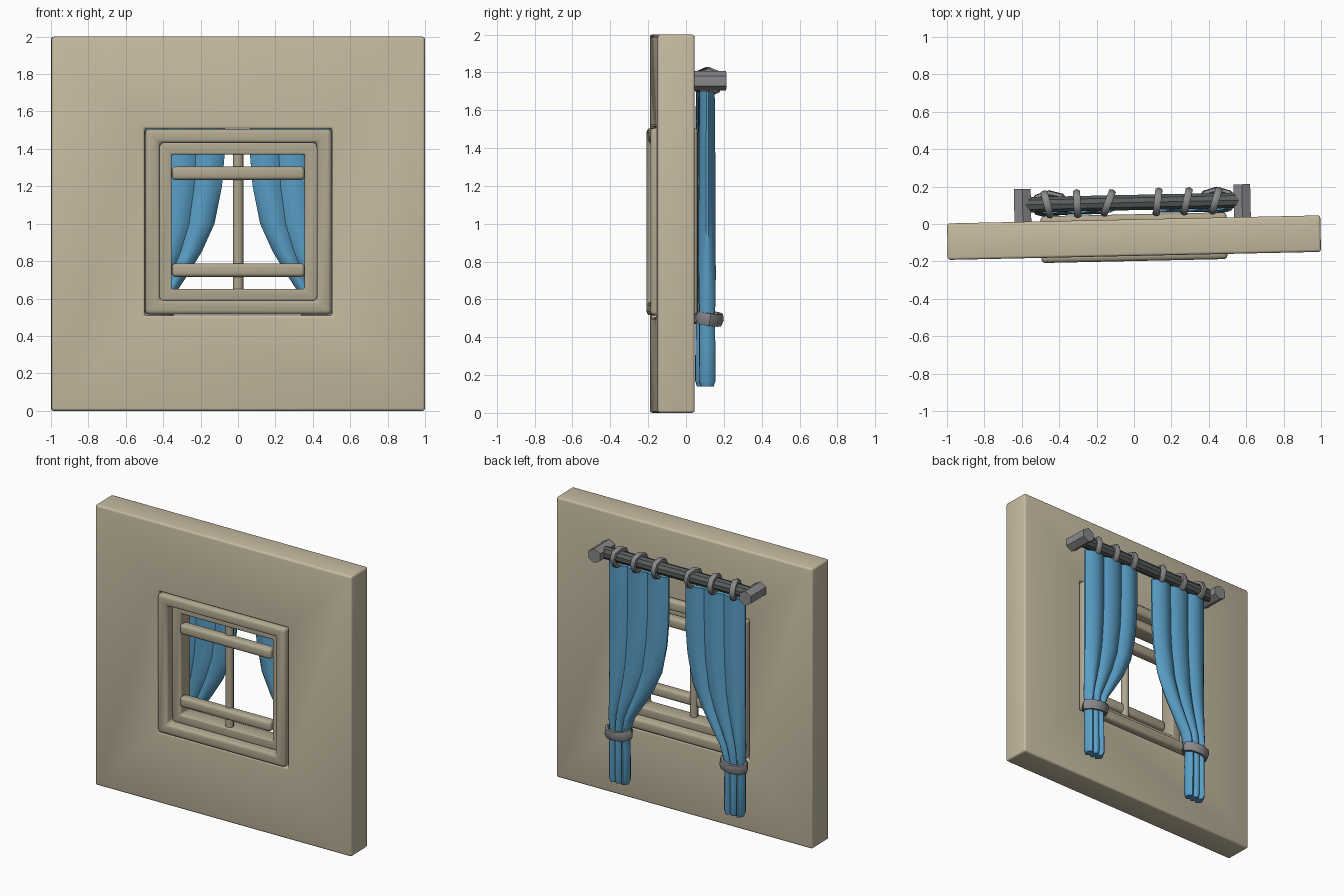
import bpy, bmesh, math
from mathutils import Matrix, Vector

if "Cube" in bpy.data.objects:
    bpy.data.objects.remove(bpy.data.objects["Cube"])

# The whole model is turned slightly about z and set back a little
PLACE = Matrix.Translation((0, -0.073, 0)) @ Matrix.Rotation(math.radians(1.23), 4, 'Z')


def material(name, rgb):
    m = bpy.data.materials.new(name)
    m.diffuse_color = (*rgb, 1)
    m.use_nodes = True
    m.node_tree.nodes["Principled BSDF"].inputs["Base Color"].default_value = m.diffuse_color
    return m


PLASTER = material("plaster", (0.57, 0.50, 0.36))
WOOD = material("painted_wood", (0.44, 0.39, 0.28))
CLOTH = material("blue_cloth", (0.10, 0.34, 0.56))
IRON = material("dark_iron", (0.10, 0.11, 0.11))
METAL = material("grey_metal", (0.25, 0.25, 0.26))


def finish(name, bm, mat, bevel=0, segs=3, angle=35):
    bmesh.ops.recalc_face_normals(bm, faces=bm.faces)
    if bevel:
        edges = [e for e in bm.edges if e.calc_face_angle(0) > 0.6]
        bmesh.ops.bevel(bm, geom=edges, offset=bevel, segments=segs, profile=0.5,
                        affect='EDGES', clamp_overlap=True)
    bm.transform(PLACE)
    me = bpy.data.meshes.new(name)
    bm.to_mesh(me)
    bm.free()
    me.materials.append(mat)
    ob = bpy.data.objects.new(name, me)
    bpy.context.collection.objects.link(ob)
    bpy.ops.object.select_all(action='DESELECT')
    ob.select_set(True)
    bpy.context.view_layer.objects.active = ob
    bpy.ops.object.shade_smooth_by_angle(angle=math.radians(angle))


def loft(bm, rings, closed=False, caps=True):
    rows = [[bm.verts.new(p) for p in r] for r in rings]
    pairs = list(zip(rows, rows[1:])) + ([(rows[-1], rows[0])] if closed else [])
    for a, b in pairs:
        for i in range(len(a)):
            j = (i + 1) % len(a)
            bm.faces.new((a[i], a[j], b[j], b[i]))
    if caps and not closed:
        bm.faces.new(rows[0])
        bm.faces.new(rows[-1])


def frame(name, outer, inner, depth, mat, bevel):
    """Rectangular frame; rectangles are (half width, bottom, top)."""
    def rect(r, y):
        w, z0, z1 = r
        return [(-w, y, z0), (w, y, z0), (w, y, z1), (-w, y, z1)]
    bm = bmesh.new()
    y0, y1 = depth
    loft(bm, [rect(outer, y0), rect(outer, y1), rect(inner, y1), rect(inner, y0)], closed=True)
    finish(name, bm, mat, bevel)


def box(name, centre, size, mat, bevel):
    bm = bmesh.new()
    bmesh.ops.create_cube(bm, size=1, matrix=Matrix.Translation(centre) @ Matrix.Diagonal((*size, 1)))
    finish(name, bm, mat, bevel)


def rod(name, a, b, r, sides, mat, bevel=0, angle=35):
    a, b = Vector(a), Vector(b)
    bm = bmesh.new()
    rot = (b - a).to_track_quat('Z', 'Y').to_matrix().to_4x4()
    bmesh.ops.create_cone(bm, cap_ends=True, segments=sides, radius1=r, radius2=r,
                          depth=(b - a).length, matrix=Matrix.Translation((a + b) / 2) @ rot)
    finish(name, bm, mat, 0, angle=angle)


def torus(name, mtx, rx, ry, tube_r, tube_h, sides, mat):
    """Chunky ring around local z."""
    bm = bmesh.new()
    rings = []
    for i in range(sides):
        t = 2 * math.pi * i / sides
        ring = []
        for k in range(6):
            p = 2 * math.pi * k / 6
            o = tube_r * math.cos(p)
            ring.append(mtx @ Vector(((rx + o) * math.cos(t), (ry + o) * math.sin(t), tube_h * math.sin(p))))
        rings.append(ring)
    loft(bm, rings, closed=True)
    finish(name, bm, mat, angle=50)


# Wall with opening, window frame and recessed sash
frame("wall", (0.998, 0, 2), (0.501, 0.508, 1.508), (-0.0975, 0.0975), PLASTER, 0.014)
frame("window_frame", (0.498, 0.515, 1.506), (0.42, 0.59, 1.432), (-0.125, 0.125), WOOD, 0.022)
frame("window_sash", (0.424, 0.586, 1.436), (0.356, 0.65, 1.37), (-0.06, 0.06), WOOD, 0.012)

# Glazing bars
for label, z in (("upper", 1.27), ("lower", 0.752)):
    box(label + "_glazing_bar", (0, -0.045, z), (0.71, 0.07, 0.072), WOOD, 0.02)
rod("vertical_glazing_bar", (0, -0.02, 0.645), (0, -0.02, 1.375), 0.028, 8, WOOD, angle=50)

# Curtain rod and its brackets
RY, RZ = 0.188, 1.755
rod("curtain_rod", (-0.59, RY, RZ), (0.58, RY, RZ), 0.043, 10, IRON)
for side, x in (("left", -0.592), ("right", 0.582)):
    rod(side + "_bracket", (x, 0.09, RZ), (x, 0.273, RZ), 0.052, 6, METAL)

# Rings along the rod, each leaning a little
for i, (x, lean) in enumerate([(-0.46, 14), (-0.30, 2), (-0.135, -22), (0.13, -8), (0.285, -14), (0.44, -18)]):
    m = (Matrix.Translation((x, RY, RZ - 0.005)) @ Matrix.Rotation(math.radians(lean), 4, 'Z')
         @ Matrix.Rotation(math.pi / 2, 4, 'Y'))
    torus(f"curtain_ring_{i + 1}", m, 0.06, 0.06, 0.018, 0.022, 8, METAL)


# Pleated curtains: (height, inner edge, outer edge, half depth)
SECTIONS = [(1.70, 0.065, 0.53, 0.040), (1.37, 0.068, 0.53, 0.043), (1.2, 0.082, 0.53, 0.044),
            (1.0, 0.122, 0.53, 0.045), (0.85, 0.19, 0.53, 0.045), (0.72, 0.27, 0.53, 0.045),
            (0.62, 0.335, 0.53, 0.044), (0.5, 0.375, 0.525, 0.040), (0.38, 0.372, 0.525, 0.042),
            (0.17, 0.37, 0.525, 0.043), (0.14, 0.38, 0.515, 0.034)]
PLEATS, STEPS = 3, 18


def curtain(name, sign):
    bm = bmesh.new()
    rings = []
    for z, xi, xo, d in SECTIONS:
        def edge(u, s):
            lobe = abs(math.sin(PLEATS * math.pi * u))
            end = min(1, 6 * min(u, 1 - u))
            y = RY - 0.013 + s * d * (0.3 * end + 0.15 + 0.55 * lobe ** 0.7)
            return (sign * (xi + (xo - xi) * u), y, z)
        us = [k / STEPS for k in range(STEPS + 1)]
        rings.append([edge(u, 1) for u in us] + [edge(u, -1) for u in reversed(us)])
    loft(bm, rings)
    finish(name, bm, CLOTH, angle=45)


for side, s in (("left", -1), ("right", 1)):
    curtain(side + "_curtain", s)
    m = Matrix.Translation((s * 0.448, RY, 0.5)) @ Matrix.Rotation(math.radians(-8), 4, 'X') \
        @ Matrix.Rotation(math.radians(s * 5), 4, 'Y')
    torus(side + "_tieback", m, 0.09, 0.058, 0.018, 0.038, 8, METAL)
